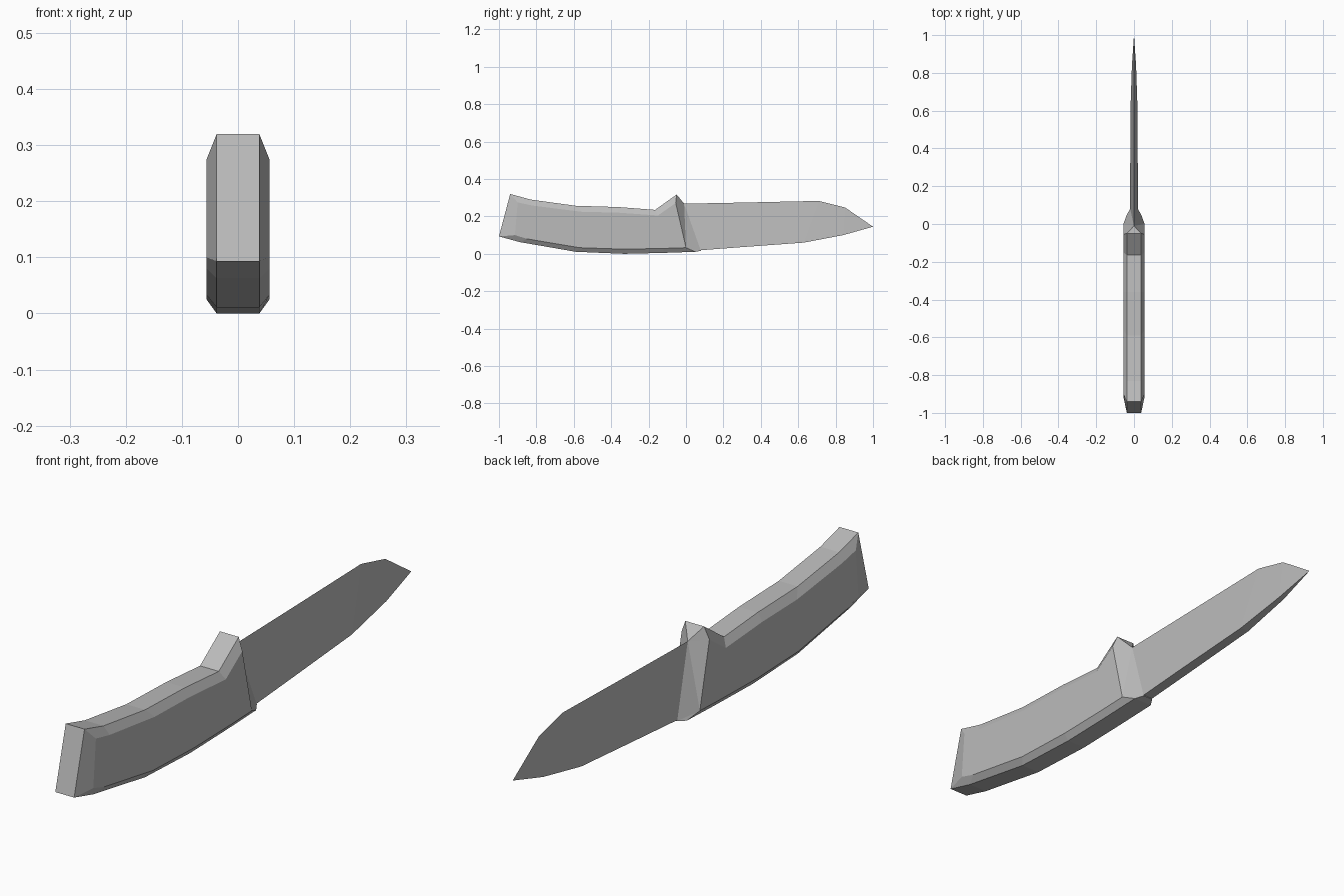
import bpy
import bmesh

default_cube = bpy.data.objects.get("Cube")
if default_cube:
    bpy.data.objects.remove(default_cube, do_unlink=True)

GREY = (0.5, 0.5, 0.5, 1.0)
grey = bpy.data.materials.new("plain grey")
grey.use_nodes = True
grey.diffuse_color = GREY
grey.node_tree.nodes["Principled BSDF"].inputs["Base Color"].default_value = GREY


def finish(name, bm):
    bmesh.ops.recalc_face_normals(bm, faces=bm.faces)
    mesh = bpy.data.meshes.new(name)
    bm.to_mesh(mesh)
    bm.free()
    mesh.materials.append(grey)
    obj = bpy.data.objects.new(name, mesh)
    bpy.context.collection.objects.link(obj)


def skin(bm, rings):
    """Join neighbouring closed rings with quads."""
    for a, b in zip(rings, rings[1:]):
        for i in range(len(a)):
            j = (i + 1) % len(a)
            bm.faces.new((a[i], a[j], b[j], b[i]))


# Handle: an eight-sided section swept along four side-view lines (y, z)
RIM, SIDE, NOSE = 0.038, 0.056, 0.02
rim_top = [(-0.94, 0.32), (-0.83, 0.29), (-0.59, 0.257),
           (-0.36, 0.25), (-0.165, 0.235), (-0.05, 0.317)]
side_top = [(-0.90, 0.275), (-0.82, 0.258), (-0.56, 0.225),
            (-0.36, 0.22), (-0.15, 0.205), (-0.055, 0.272)]
side_low = [(-0.915, 0.10), (-0.85, 0.08), (-0.57, 0.033),
            (-0.33, 0.025), (-0.12, 0.029), (0.0, 0.033)]
rim_low = [(-1.0, 0.093), (-0.89, 0.063), (-0.59, 0.011),
           (-0.33, 0.0), (-0.12, 0.005), (0.05, 0.011)]

bm = bmesh.new()
rings = []
for lines in zip(rim_top, side_top, side_low, rim_low):
    half = list(zip((RIM, SIDE, SIDE, RIM), lines))
    ring = [bm.verts.new((x, y, z)) for x, (y, z) in half]
    ring += [bm.verts.new((-x, y, z)) for x, (y, z) in reversed(half)]
    rings.append(ring)
skin(bm, rings)

# Butt: flat end plate with a bevel on each side
butt = rings[0]
for ids in ((0, 3, 4, 7), (0, 1, 2, 3), (4, 5, 6, 7)):
    bm.faces.new([butt[i] for i in ids])

# Guard: facets running from the handle end to the blade root
end = rings[-1]
notch = bm.verts.new((0, -0.01, 0.268))
left = bm.verts.new((NOSE, 0.08, 0.016))
right = bm.verts.new((-NOSE, 0.08, 0.016))
outline = end[:4] + [left, right] + end[4:]
bm.faces.new((end[3], end[4], right, left))
for a, b in ((0, 1), (1, 2), (7, 8), (8, 9), (9, 0), (4, 5)):
    bm.faces.new((outline[a], outline[b], notch))
for a, mid, b, nose in ((2, 3, 4, left), (5, 6, 7, right)):
    bm.faces.new((outline[a], outline[mid], outline[b]))
bm.faces.new((end[2], left, notch))
bm.faces.new((end[5], notch, right))
finish("handle_with_guard", bm)

# Blade: wedge section, sharp along the top and flat underneath
stations = [((-0.01, 0.268), (0.06, 0.018), 0.02),
            ((0.3, 0.274), (0.3, 0.036), 0.02),
            ((0.71, 0.283), (0.63, 0.06), 0.018),
            ((0.85, 0.248), (0.84, 0.10), 0.011)]
bm = bmesh.new()
rings = []
for top, low, half in stations:
    rings.append([bm.verts.new((0, *top)),
                  bm.verts.new((half, *low)),
                  bm.verts.new((-half, *low))])
skin(bm, rings)
bm.faces.new(rings[0])
tip = bm.verts.new((0, 1.0, 0.145))
last = rings[-1]
for i in range(3):
    bm.faces.new((last[i], last[(i + 1) % 3], tip))
finish("blade", bm)
